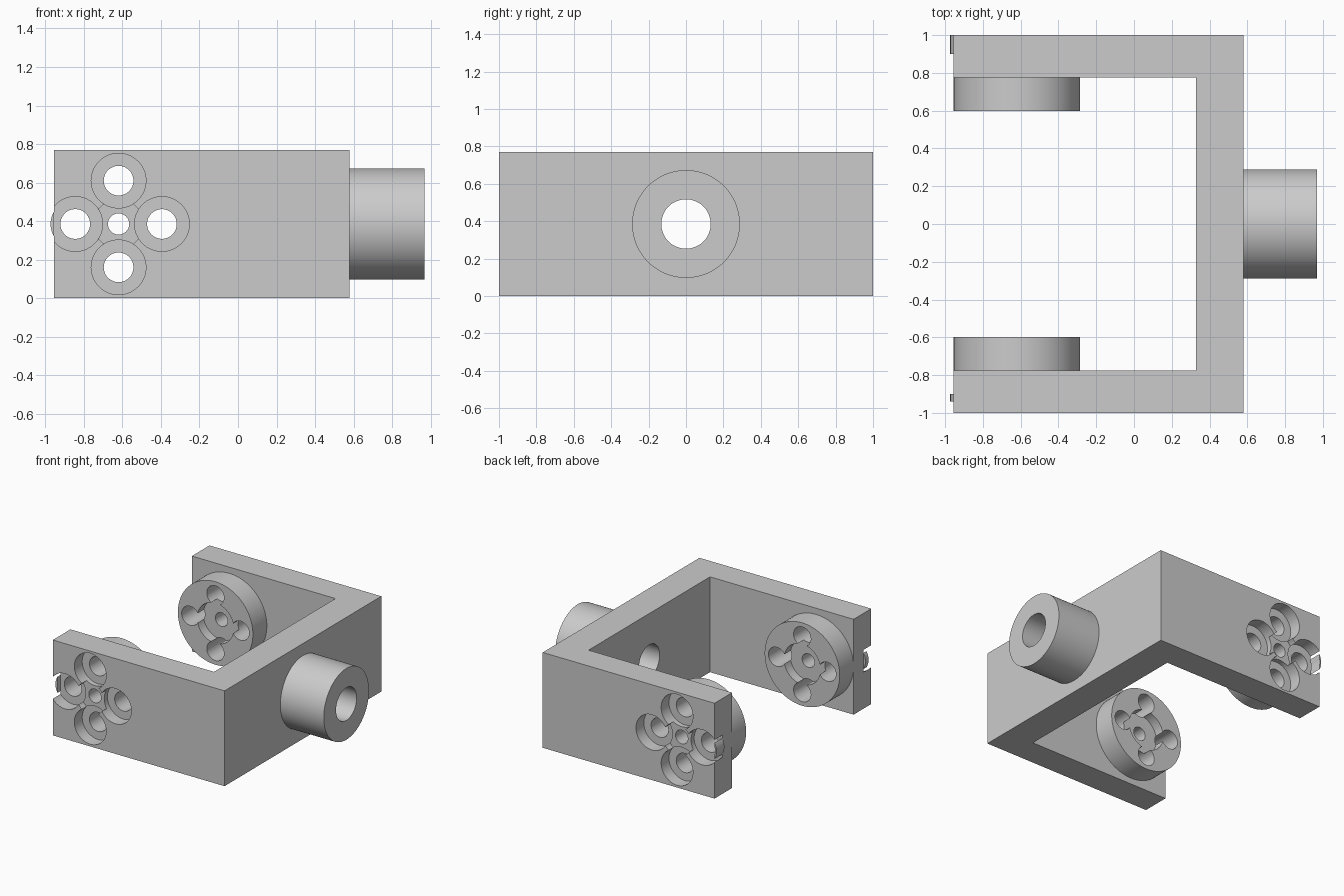
import bpy, math
from mathutils import Matrix

if "Cube" in bpy.data.objects:
    bpy.data.objects.remove(bpy.data.objects["Cube"])

CX, CZ = -0.62, 0.385      # centre of the hub hole pattern
PITCH = 0.225              # distance from the centre to each bolt hole

grey = bpy.data.materials.new("light grey")
grey.diffuse_color = (0.6, 0.6, 0.6, 1)
grey.use_nodes = True
grey.node_tree.nodes["Principled BSDF"].inputs["Base Color"].default_value = grey.diffuse_color


def cylinder(name, radius, start, end, a, axis="Y", sides=64):
    """Cylinder along Y centred on (x, z) = a, or along X centred on (y, z) = a."""
    mid = (start + end) / 2
    if axis == "Y":
        loc, rot = (a[0], mid, a[1]), (math.pi / 2, 0, 0)
    else:
        loc, rot = (mid, a[0], a[1]), (0, math.pi / 2, 0)
    bpy.ops.mesh.primitive_cylinder_add(vertices=sides, radius=radius,
                                        depth=end - start, location=loc, rotation=rot)
    ob = bpy.context.object
    ob.name = name
    ob.data.materials.append(grey)
    return ob


def cut(ob, cutter):
    mod = ob.modifiers.new("cut", "BOOLEAN")
    mod.operation, mod.solver, mod.object = "DIFFERENCE", "EXACT", cutter
    bpy.ops.object.select_all(action="DESELECT")
    bpy.context.view_layer.objects.active = ob
    ob.select_set(True)
    bpy.ops.object.modifier_apply(modifier=mod.name)
    bpy.data.objects.remove(cutter)


def bore(ob, radius, y0, y1, a):
    cut(ob, cylinder("cutter", radius, min(y0, y1), max(y0, y1), a))


def block(name, x0, x1, y0, y1, z0, z1):
    bpy.ops.mesh.primitive_cube_add(size=1)
    ob = bpy.context.object
    ob.name = name
    ob.data.transform(Matrix.Translation(((x0 + x1) / 2, (y0 + y1) / 2, (z0 + z1) / 2))
                      @ Matrix.Diagonal((x1 - x0, y1 - y0, z1 - z0, 1)))
    ob.data.materials.append(grey)
    return ob


bolts = [(CX + PITCH, CZ), (CX - PITCH, CZ), (CX, CZ + PITCH), (CX, CZ - PITCH)]

# U-shaped bracket
bracket = block("bracket", -0.955, 0.58, -1, 1, 0, 0.77)
cut(bracket, block("cutter", -1.5, 0.328, -0.775, 0.775, -0.5, 1.5))
cut(bracket, cylinder("cutter", 0.132, 0.2, 0.7, (0, CZ), "X"))

parts = [bracket]
for side, label in ((-1, "front"), (1, "back")):
    # counterbored bolt holes and shallow centre recess in the arm
    bore(bracket, 0.128, side * 0.94, side * 1.1, (CX, CZ))
    bore(bracket, 0.055, side * 0.7, side * 1.1, (CX, CZ))
    for p in bolts:
        bore(bracket, 0.142, side * 0.9, side * 1.1, p)
        bore(bracket, 0.077, side * 0.7, side * 1.1, p)

    # round hub on the inner face of the arm
    y0, y1 = sorted((side * 0.597, side * 0.775))
    hub = cylinder(label + "_hub", 0.335, y0, y1, (CX, CZ), sides=96)
    bore(hub, 0.163, side * 0.5, side * 0.675, (CX, CZ))
    bore(hub, 0.055, side * 0.5, side * 0.9, (CX, CZ))
    for p in bolts:
        bore(hub, 0.077, side * 0.5, side * 0.9, p)
    parts.append(hub)

# small rims bulging past the arm ends around the outermost bolt holes
for label, y0, y1, inner in (("front", -0.94, -0.9, 0.077), ("back", 0.9, 1.0, 0.115)):
    rim = cylinder(label + "_rim", 0.128, y0, y1, bolts[1])
    bore(rim, inner, y0 - 0.1, y1 + 0.1, bolts[1])
    cut(rim, block("cutter", -0.955, 0, -2, 2, -1, 2))
    parts.append(rim)

# hollow mounting tube
tube = cylinder("mounting_tube", 0.288, 0.58, 0.968, (0, CZ), "X", 96)
cut(tube, cylinder("cutter", 0.132, 0.4, 1.2, (0, CZ), "X"))
parts.append(tube)

# smooth round walls, keep sharp edges
for ob in parts:
    bpy.ops.object.select_all(action="DESELECT")
    bpy.context.view_layer.objects.active = ob
    ob.select_set(True)
    bpy.ops.object.shade_smooth_by_angle(angle=math.radians(30))
